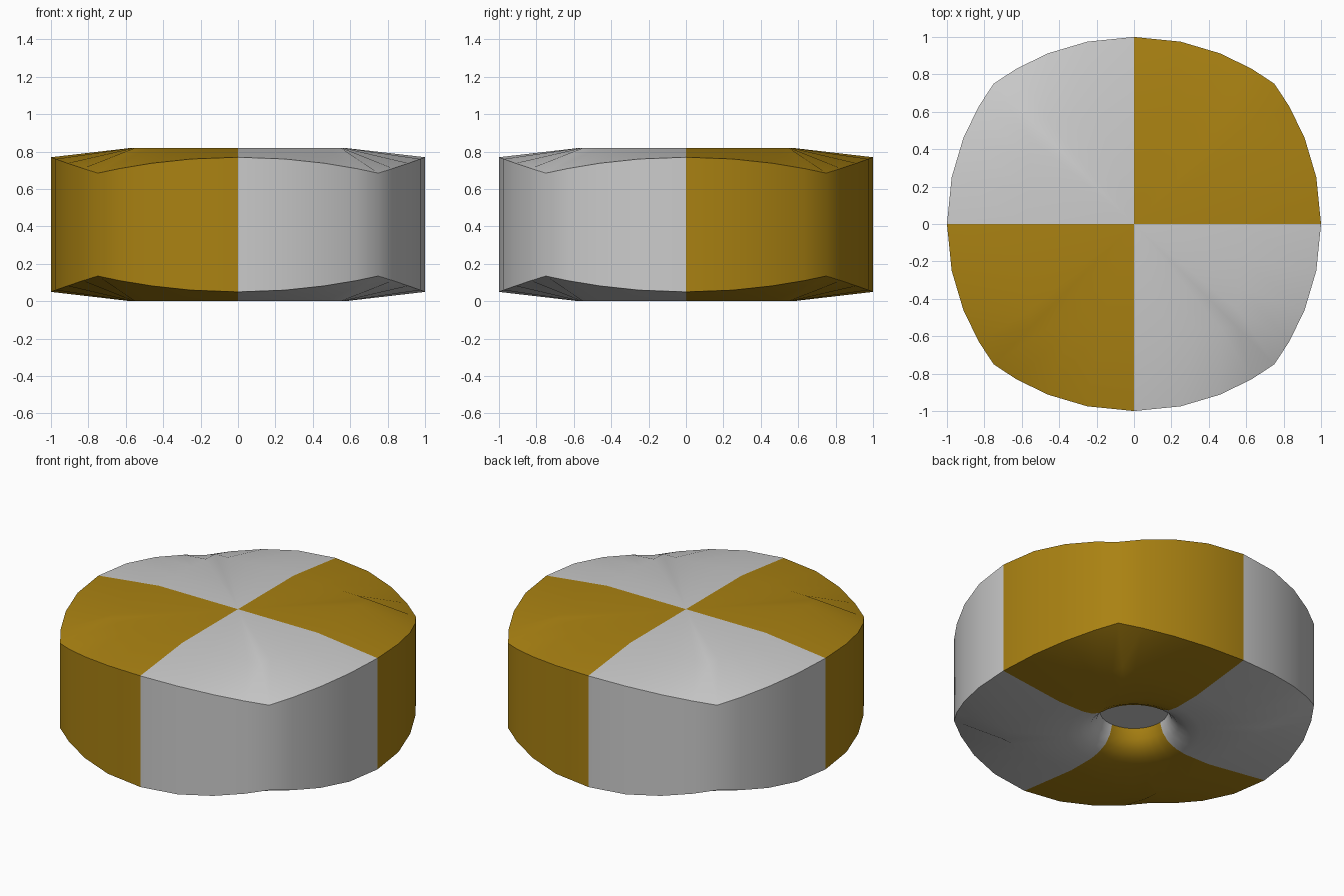
import bpy, bmesh, math
from mathutils import Vector

if "Cube" in bpy.data.objects:
    bpy.data.objects.remove(bpy.data.objects["Cube"], do_unlink=True)


def make_material(name, colour):
    mat = bpy.data.materials.new(name)
    mat.use_nodes = True
    mat.diffuse_color = (*colour, 1)
    mat.node_tree.nodes["Principled BSDF"].inputs["Base Color"].default_value = (*colour, 1)
    return mat


HEIGHT = 0.82
RIM_DROP, CORNER_DROP = 0.05, 0.085
STEPS = [0, 0.25, 0.46, 0.63, 0.75]      # half of one bowed side
SIDE = [-s for s in STEPS[:0:-1]] + STEPS[:-1]


def four_sides(point):
    """Repeat one side (facing +y) around the block; point(s) gives x, y, drop."""
    ring = []
    for k in range(4):
        c, s = [(1, 0), (0, -1), (-1, 0), (0, 1)][k]
        for t in SIDE:
            x, y, drop = point(t)
            ring.append((x * c - y * s, x * s + y * c, drop))
    return ring


# Bowed outer rim, and the squarer flat zone inside it
outer = four_sides(lambda t: (t, math.sqrt(1.25 ** 2 - t * t) - 0.25,
                              RIM_DROP + CORNER_DROP * (t / 0.75) ** 2))
inner = four_sides(lambda t: (t * 0.55 / 0.75, 0.57 - 0.02 * (t / 0.75) ** 2, 0))


def circle(radius, z):
    return [(*(Vector(p[:2]).normalized() * radius), z) for p in outer]


# Rings from the top face, over the wall, into the flared socket below
rings = [
    [(x, y, HEIGHT - d) for x, y, d in inner],
    [(x, y, HEIGHT - d) for x, y, d in outer],
    outer,
    inner,
    circle(0.39, 0),
    circle(0.32, 0.012),
    circle(0.26, 0.04),
    circle(0.22, 0.085),
    circle(0.20, 0.145),
]

bm = bmesh.new()
loops = [[bm.verts.new(p) for p in ring] for ring in rings]
count = len(outer)
for a, b in zip(loops, loops[1:]):
    for i in range(count):
        j = (i + 1) % count
        bm.faces.new((a[i], a[j], b[j], b[i]))
centre = bm.verts.new((0, 0, HEIGHT))
for i in range(count):
    bm.faces.new((centre, loops[0][i], loops[0][(i + 1) % count]))

# Alternating quarters
for face in bm.faces:
    c = face.calc_center_median()
    face.material_index = 0 if c.x * c.y > 0 else 1

# Socket floor
floor = bm.faces.new(loops[-1])
floor.material_index = 1
bmesh.ops.recalc_face_normals(bm, faces=bm.faces[:])

mesh = bpy.data.meshes.new("quartered_block")
bm.to_mesh(mesh)
bm.free()
mesh.materials.append(make_material("dark gold", (0.402, 0.223, 0.006)))
mesh.materials.append(make_material("light grey", (0.60, 0.60, 0.60)))
block = bpy.data.objects.new("quartered_block", mesh)
bpy.context.collection.objects.link(block)
bpy.ops.object.select_all(action='DESELECT')
block.select_set(True)
bpy.context.view_layer.objects.active = block
bpy.ops.object.shade_smooth_by_angle(angle=math.radians(40))
